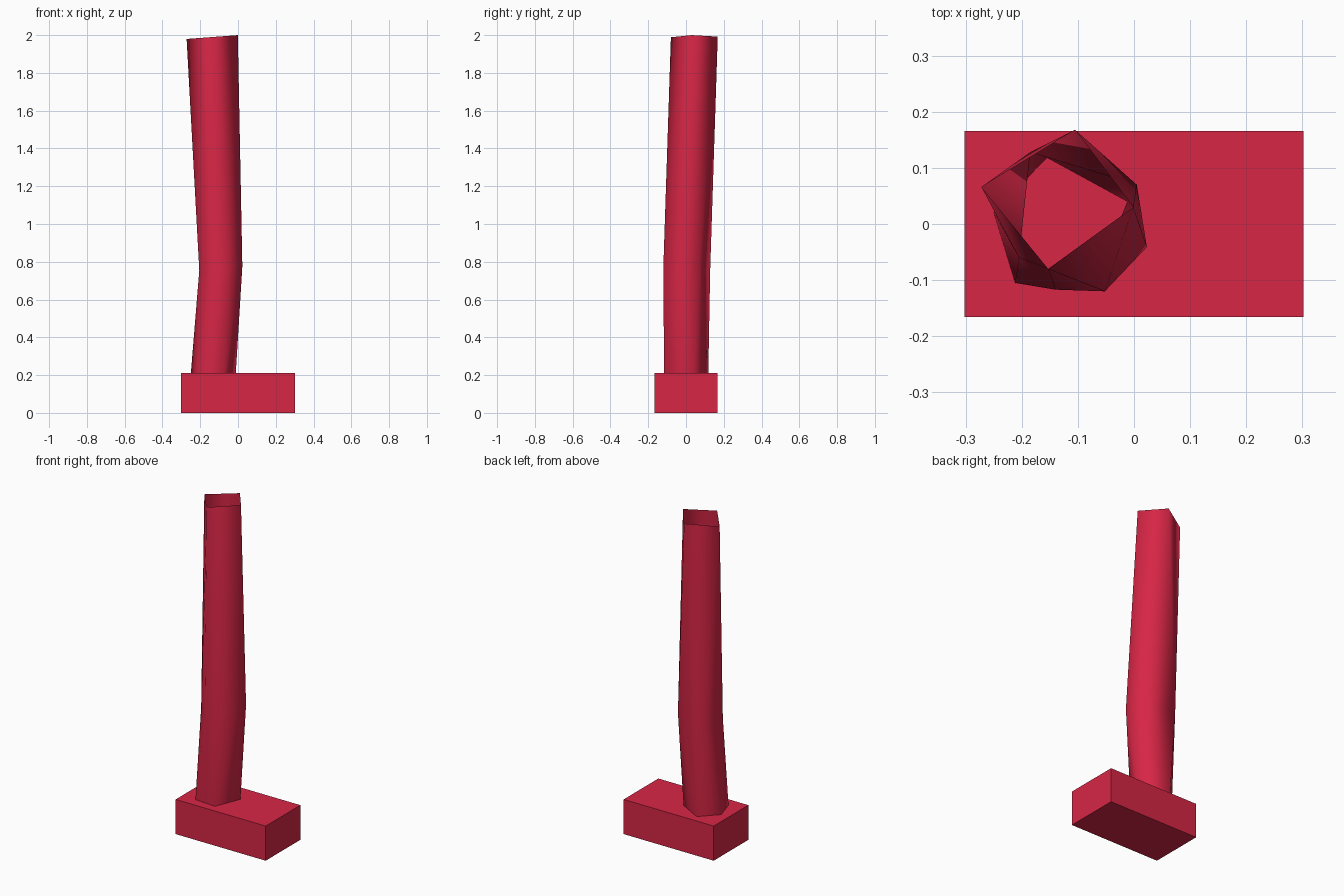
import bpy, bmesh, math

if "Cube" in bpy.data.objects:
    bpy.data.objects.remove(bpy.data.objects["Cube"])

red = bpy.data.materials.new("crimson")
red.diffuse_color = (0.68, 0.019, 0.06, 1)
red.use_nodes = True
red.node_tree.nodes["Principled BSDF"].inputs["Base Color"].default_value = red.diffuse_color


def finish(bm, name):
    mesh = bpy.data.meshes.new(name)
    bm.to_mesh(mesh)
    bm.free()
    obj = bpy.data.objects.new(name, mesh)
    bpy.context.collection.objects.link(obj)
    mesh.materials.append(red)
    return obj


# Foot: plain block
bm = bmesh.new()
bmesh.ops.create_cube(bm, size=1)
for v in bm.verts:
    v.co = (v.co.x * 0.604, v.co.y * 0.332, (v.co.z + 0.5) * 0.21)
finish(bm, "foot")


# Leg: open tube through ankle, knee and thigh rings, all counter-clockwise
def ring(bm, points, z, tilt):
    """Tilted ring, z rises with x; returned sorted by angle about its centre."""
    cx = sum(p[0] for p in points) / len(points)
    cy = sum(p[1] for p in points) / len(points)
    ang = lambda p: math.atan2(p[1] - cy, p[0] - cx)
    return [(ang(p), bm.verts.new((p[0], p[1], z + tilt * p[0])))
            for p in sorted(points, key=ang)]


def zip_rings(bm, low, high):
    """Join two rings of different counts with triangles, in angle order."""
    def unrolled(r):
        return r + [(r[0][0] + 2 * math.pi, r[0][1])]
    a, b = unrolled(low), unrolled(high)
    i = j = 0
    while i < len(low) or j < len(high):
        step_low = j == len(high) or (
            i < len(low) and a[i][0] + a[i + 1][0] <= b[j][0] + b[j + 1][0])
        if step_low:
            bm.faces.new((a[i][1], a[i + 1][1], b[j][1]))
            i += 1
        else:
            bm.faces.new((a[i][1], b[j + 1][1], b[j][1]))
            j += 1


bm = bmesh.new()
ankle = ring(bm, [(-0.012, 0.04), (-0.155, 0.118), (-0.25, 0.02),
                  (-0.212, -0.105), (-0.075, -0.116)], 0.205, 0)
knee = ring(bm, [(0.005, 0.07), (-0.185, 0.128), (-0.205, -0.06),
                 (-0.14, -0.117), (-0.052, -0.12), (0.023, -0.041)], 0.775, 0.1)
thigh = ring(bm, [(-0.001, 0.03), (-0.105, 0.168), (-0.272, 0.066),
                  (-0.153, -0.08)], 2.0, 0.075)
zip_rings(bm, ankle, knee)
zip_rings(bm, knee, thigh)
for f in bm.faces:
    f.smooth = True
finish(bm, "leg")
